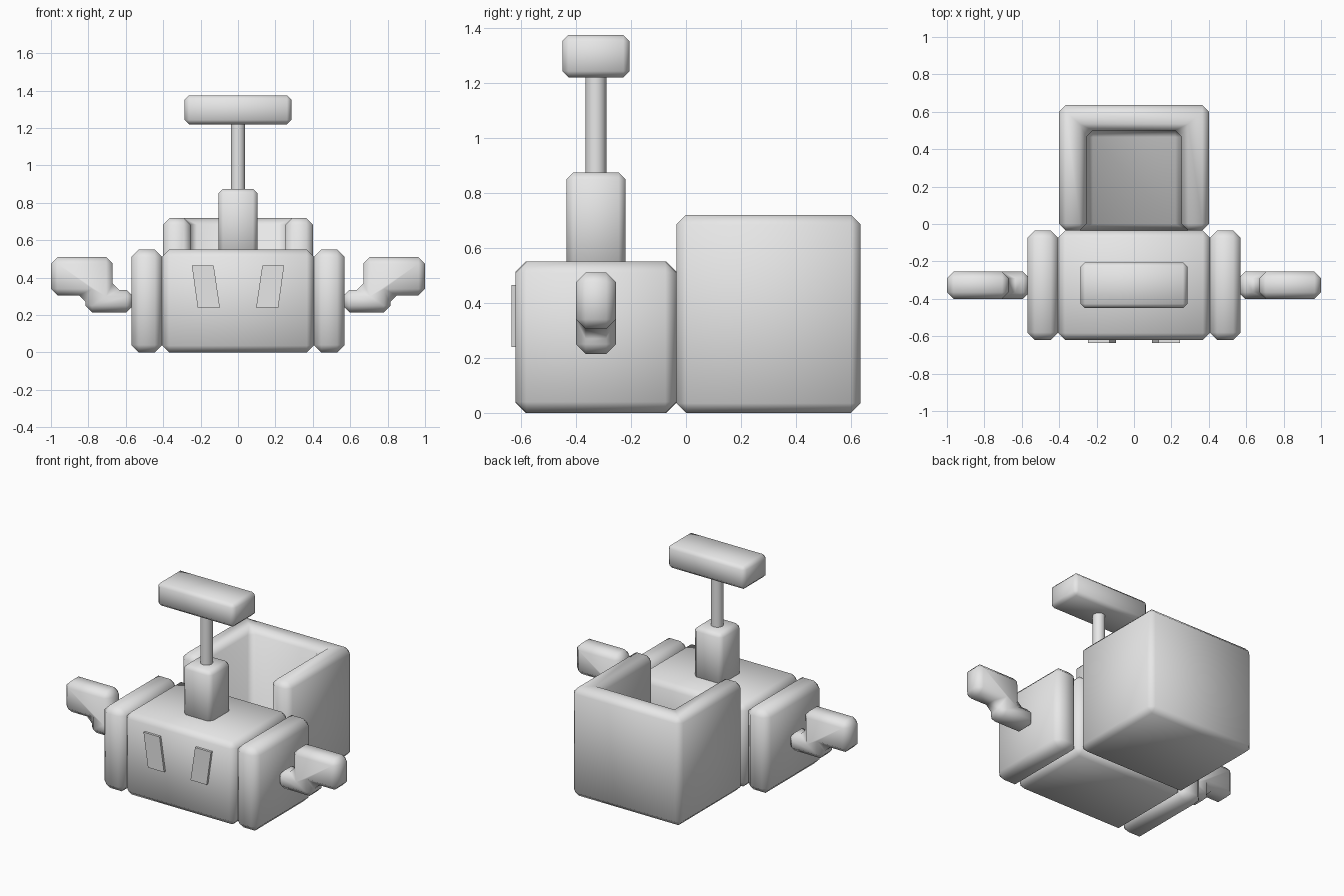
import bpy, bmesh, math
from mathutils import Vector

if "Cube" in bpy.data.objects:
    bpy.data.objects.remove(bpy.data.objects["Cube"])

grey = bpy.data.materials.new("light grey")
grey.diffuse_color = (0.8, 0.8, 0.8, 1)
grey.use_nodes = True
grey.node_tree.nodes["Principled BSDF"].inputs["Base Color"].default_value = grey.diffuse_color


def make(name, bm):
    bmesh.ops.recalc_face_normals(bm, faces=bm.faces)
    me = bpy.data.meshes.new(name)
    bm.to_mesh(me)
    bm.free()
    me.materials.append(grey)
    ob = bpy.data.objects.new(name, me)
    bpy.context.collection.objects.link(ob)
    return ob


def finish(ob, bevel=0.0):
    """Apply pending modifiers plus a chamfer, then smooth the chamfers."""
    bpy.ops.object.select_all(action='DESELECT')
    ob.select_set(True)
    bpy.context.view_layer.objects.active = ob
    if bevel:
        b = ob.modifiers.new("chamfer", 'BEVEL')
        b.width, b.segments = bevel, 1
        b.limit_method, b.angle_limit = 'ANGLE', math.radians(40)
    for m in [m.name for m in ob.modifiers]:
        bpy.ops.object.modifier_apply(modifier=m)
    bpy.ops.object.shade_smooth_by_angle(angle=math.radians(60))
    return ob


def box(name, lo, hi):
    lo, hi = Vector(lo), Vector(hi)
    bm = bmesh.new()
    bmesh.ops.create_cube(bm, size=1)
    for v in bm.verts:
        v.co = [(lo[i] + hi[i]) / 2 + v.co[i] * (hi[i] - lo[i]) for i in range(3)]
    return make(name, bm)


def prism(name, pts, y0, y1, side):
    """Extrude an x-z outline along y, mirrored when side is -1."""
    bm = bmesh.new()
    f = bm.faces.new([bm.verts.new((side * x, y0, z)) for x, z in pts])
    r = bmesh.ops.extrude_face_region(bm, geom=[f])
    for v in r["geom"]:
        if isinstance(v, bmesh.types.BMVert):
            v.co.y = y1
    return make(name, bm)


# Front body
finish(box("front_body", (-0.405, -0.62, 0), (0.405, -0.035, 0.55)), 0.037)

# Rear bin, hollow with open top and front
rear = box("rear_bin", (-0.4, -0.035, 0), (0.4, 0.635, 0.72))
cutter = box("bin_cutter", (-0.255, -0.5, 0.15), (0.255, 0.5, 1))
cutter.hide_render = True
cut = rear.modifiers.new("hollow", 'BOOLEAN')
cut.operation, cut.solver, cut.object = 'DIFFERENCE', 'EXACT', cutter
finish(rear, 0.035)
bpy.data.objects.remove(cutter)

# Neck block, pole and head bar
finish(box("neck_block", (-0.105, -0.435, 0.52), (0.105, -0.22, 0.875)), 0.025)
bm = bmesh.new()
bmesh.ops.create_cone(bm, cap_ends=True, segments=16, radius1=0.038,
                      radius2=0.038, depth=0.39)
bmesh.ops.translate(bm, verts=bm.verts, vec=(0, -0.328, 1.045))
finish(make("neck_pole", bm))
finish(box("head_bar", (-0.285, -0.45, 1.22), (0.285, -0.205, 1.375)), 0.023)

# Side panels, arms and eye plates on both sides
ARM = [(0.56, 0.215), (0.815, 0.215), (0.815, 0.305), (1.0, 0.305),
       (1.0, 0.51), (0.67, 0.51), (0.67, 0.335), (0.56, 0.335)]
EYE = [(0.13, 0.465), (0.247, 0.465), (0.215, 0.24), (0.097, 0.24)]
for side, tag in ((-1, "left"), (1, "right")):
    xs = sorted((side * 0.405, side * 0.57))
    finish(box(tag + "_side_panel", (xs[0], -0.62, 0), (xs[1], -0.035, 0.55)), 0.04)
    finish(prism(tag + "_arm", ARM, -0.4, -0.255, side), 0.035)
    finish(prism(tag + "_eye", EYE, -0.635, -0.61, side))
